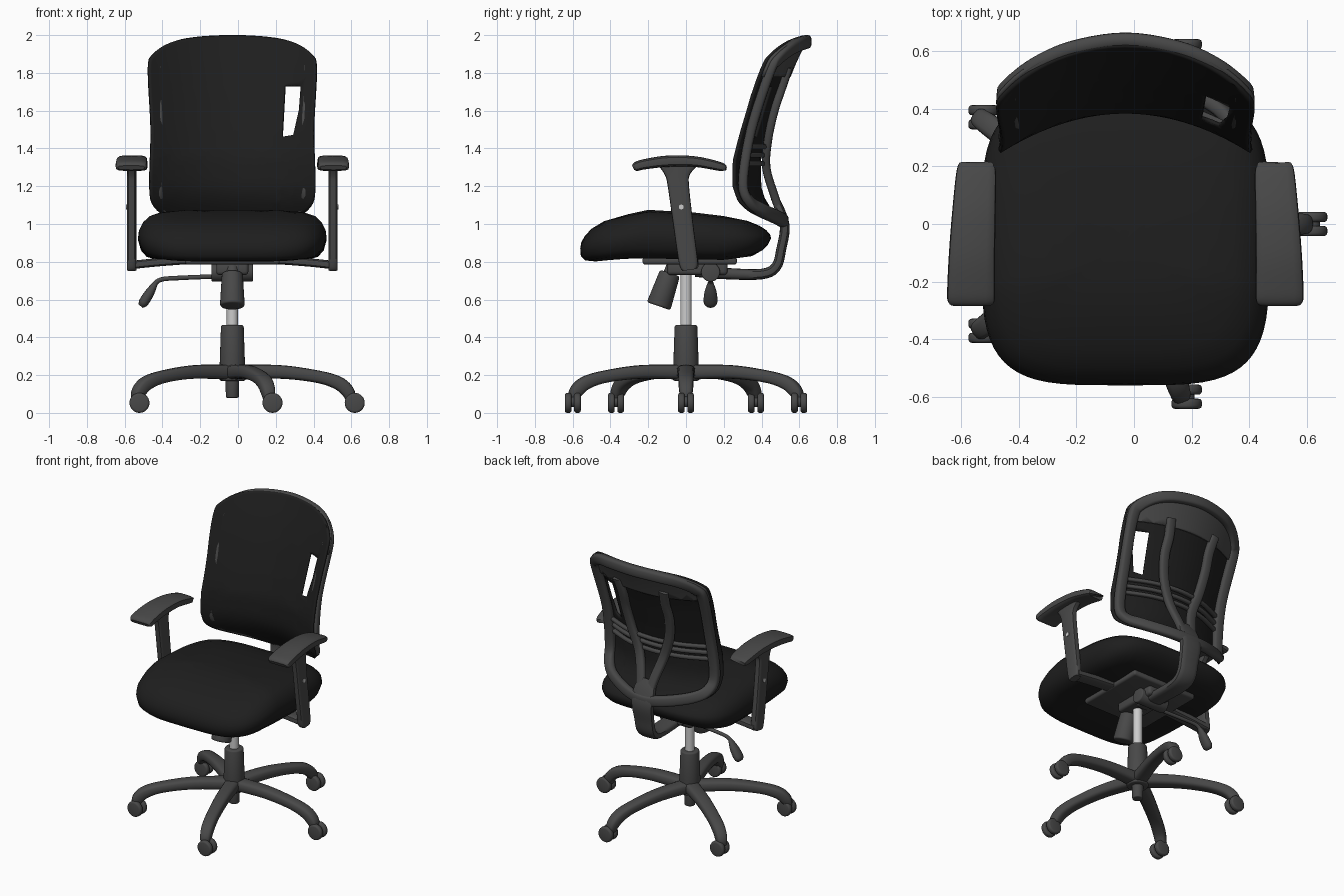
import bpy, bmesh
from math import sin, cos, pi, radians, copysign
from mathutils import Vector, Matrix

if "Cube" in bpy.data.objects:
    bpy.data.objects.remove(bpy.data.objects["Cube"])

CX = -0.03  # axis of symmetry in x


def material(name, value, rough=0.6):
    m = bpy.data.materials.new(name)
    m.use_nodes = True
    color = (value, value, value, 1)
    m.diffuse_color = color
    bsdf = m.node_tree.nodes["Principled BSDF"]
    bsdf.inputs["Base Color"].default_value = color
    bsdf.inputs["Roughness"].default_value = rough
    return m


BLACK = material("black fabric", 0.013)
GREY = material("dark grey plastic", 0.065)
SILVER = material("silver metal", 0.6)


def finish(name, bm, mat, matrix=None, angle=40):
    bmesh.ops.recalc_face_normals(bm, faces=bm.faces)
    me = bpy.data.meshes.new(name)
    bm.to_mesh(me)
    bm.free()
    me.materials.append(mat)
    ob = bpy.data.objects.new(name, me)
    bpy.context.collection.objects.link(ob)
    if matrix:
        ob.matrix_world = matrix
    bpy.ops.object.select_all(action='DESELECT')
    ob.select_set(True)
    bpy.context.view_layer.objects.active = ob
    bpy.ops.object.shade_smooth_by_angle(angle=radians(angle))
    return ob


def spow(v, e):
    return copysign(abs(v) ** e, v)


def lookup(table, t):
    """Piecewise linear value from (t, value) pairs."""
    if t <= table[0][0]:
        return table[0][1]
    for (a, va), (b, vb) in zip(table, table[1:]):
        if t <= b:
            return va + (vb - va) * (t - a) / (b - a)
    return table[-1][1]


def refine(rows, closed=False, steps=5):
    """Catmull-Rom curve through rows of any length."""
    p, n, out = [Vector(r) for r in rows], len(rows), []
    pick = (lambda i: p[i % n]) if closed else (lambda i: p[max(0, min(n - 1, i))])
    for i in range(n if closed else n - 1):
        a, b, c, d = (pick(i + k) for k in (-1, 0, 1, 2))
        for s in range(steps):
            t = s / steps
            out.append(0.5 * (2 * b + (c - a) * t + (2 * a - 5 * b + 4 * c - d) * t ** 2
                              + (3 * b - a - 3 * c + d) * t ** 3))
    return out if closed else out + [p[-1]]


def loft(rings, closed=False, cap_start=True, cap_end=True):
    bm = bmesh.new()
    vs = [[bm.verts.new(co) for co in ring] for ring in rings]
    n = len(vs[0])
    for a, b in zip(vs, vs[1:] + vs[:1] if closed else vs[1:]):
        for i in range(n):
            j = (i + 1) % n
            bm.faces.new((a[i], a[j], b[j], b[i]))
    if not closed:
        if cap_start:
            bm.faces.new(vs[0])
        if cap_end:
            bm.faces.new(vs[-1])
    return bm


def sweep(name, rows, side, mat, closed=False, matrix=None, n=16, power=0.65):
    """Rows are x, y, z, half size along side, half size across."""
    path, rings = refine(rows, closed), []
    last = len(path) - 1
    for i, r in enumerate(path):
        nxt = path[(i + 1) % len(path)] if closed else path[min(i + 1, last)]
        prv = path[i - 1] if closed else path[max(i - 1, 0)]
        t = (nxt.to_3d() - prv.to_3d()) if len(r) == 3 else Vector(nxt[:3]) - Vector(prv[:3])
        t.normalize()
        across = t.cross(Vector(side)).normalized()
        s = across.cross(t)
        rings.append([Vector(r[:3]) + s * r[3] * spow(cos(a), power) + across * r[4] * spow(sin(a), power)
                      for a in (2 * pi * k / n for k in range(n))])
    return finish(name, loft(rings, closed), mat, matrix)


def bevelled(name, bm, mat, bevel, matrix):
    if bevel:
        edges = [e for e in bm.edges if e.calc_face_angle(0) > 0.7]
        bmesh.ops.bevel(bm, geom=edges, offset=bevel, segments=3, profile=0.5, affect='EDGES')
    return finish(name, bm, mat, matrix)


def rod(name, p0, p1, r0, r1, mat, bevel=0.0):
    p0, p1 = Vector(p0), Vector(p1)
    bm = bmesh.new()
    bmesh.ops.create_cone(bm, cap_ends=True, segments=28, radius1=r0, radius2=r1, depth=(p1 - p0).length)
    rot = (p1 - p0).to_track_quat('Z', 'Y').to_matrix().to_4x4()
    return bevelled(name, bm, mat, bevel, Matrix.Translation((p0 + p1) / 2) @ rot)


def box(name, center, size, mat, bevel=0.01):
    bm = bmesh.new()
    bmesh.ops.create_cube(bm, size=1)
    bmesh.ops.scale(bm, vec=size, verts=bm.verts)
    return bevelled(name, bm, mat, bevel, Matrix.Translation(center))


# Five-legged base with twin-wheel casters
LEG = [(0, 0, .215, .05, .04), (.25, 0, .217, .045, .036), (.45, 0, .192, .041, .033),
       (.56, 0, .158, .04, .036), (.612, 0, .112, .036, .035), (.625, 0, .07, .028, .025)]
for k in range(5):
    a = 2 * pi * k / 5
    sweep(f"base_leg_{k + 1}", LEG, (0, 1, 0), GREY,
          matrix=Matrix.Translation((CX, 0, 0)) @ Matrix.Rotation(a, 4, 'Z'))
    x, y = CX + .63 * cos(a) + .018, .63 * sin(a)
    rod(f"caster_axle_{k + 1}", (x, y - .03, .058), (x, y + .03, .058), .028, .028, GREY)
    for s in (-1, 1):
        rod(f"caster_wheel_{k + 1}_{'right' if s < 0 else 'left'}",
            (x, y + s * .007, .053), (x, y + s * .042, .053), .053, .053, GREY, .012)

# Column and tilt mechanism
rod("base_pin", (CX, 0, .08), (CX, 0, .22), .034, .038, GREY, .006)
rod("base_sleeve", (CX, 0, .17), (CX, 0, .465), .07, .06, GREY, .01)
rod("gas_cylinder", (CX, 0, .44), (CX, 0, .76), .03, .03, SILVER)
rod("tension_knob", (CX, -.145, .565), (CX, -.085, .74), .066, .055, GREY, .012)
rod("tension_stem", (CX, -.1, .7), (CX, -.06, .8), .035, .035, GREY)
box("tilt_housing", (CX, .06, .765), (.17, .32, .07), GREY, .018)
box("seat_plate", (CX, .02, .805), (.5, .5, .04), GREY, .015)
rod("tilt_pivot", (CX - .11, .13, .745), (CX + .11, .13, .745), .05, .05, GREY, .008)
sweep("height_lever", [(-.05, .1, .725, .012, .012), (-.3, .12, .715, .012, .012),
                       (-.41, .13, .705, .012, .012), (-.45, .13, .67, .014, .014)], (0, 1, 0), GREY, power=1)
sweep("lever_paddle", [(-.435, .13, .69, .015, .012), (-.465, .13, .64, .032, .024),
                       (-.5, .13, .585, .036, .026), (-.515, .13, .565, .02, .014)], (0, 1, 0), GREY, power=.9)

# Seat cushion
TOP = [(-.56, .98), (-.45, 1.02), (-.2, 1.075), (.05, 1.06), (.3, 1.03), (.45, 1.0)]
BOTTOM = [(-.56, .79), (-.3, .82), (.2, .81), (.35, .83), (.45, .87)]
LEVELS = [(.02, 0), (.5, 0), (.8, 0), (.91, .06), (.97, .2), (1, .42), (.99, .58), (.95, .74),
          (.88, .87), (.75, .96), (.5, 1), (.25, 1), (.02, 1)]
rings = []
for s, t in LEVELS:
    ring = []
    for k in range(64):
        a = 2 * pi * k / 64
        x, y = s * .5 * spow(cos(a), .5), -.055 + s * .505 * spow(sin(a), .5)
        z0, z1 = lookup(BOTTOM, y), lookup(TOP, y)
        ring.append((CX + x, y - .1 * max(0, .42 - t) * max(0, -y), z0 + (z1 - z0) * t))
    rings.append(ring)
finish("seat_cushion", loft(rings), BLACK, angle=60)

# Armrests
PAD = [(.515, .2, 1.295, .055, .01), (.517, .185, 1.303, .068, .023), (.525, .05, 1.33, .075, .028),
       (.532, -.1, 1.332, .08, .03), (.535, -.22, 1.316, .083, .027), (.535, -.265, 1.304, .082, .024),
       (.535, -.28, 1.298, .07, .012)]
POST = [(-.045, 1.305, .1), (-.045, 1.26, .066), (-.04, 1.2, .056), (-.015, 1.0, .053),
        (.012, .8, .05), (.018, .757, .036)]
for s, tag in ((-1, "right"), (1, "left")):
    sweep(f"arm_pad_{tag}", [(CX + s * x, *r) for x, *r in PAD], (1, 0, 0), GREY, power=.5)
    sweep(f"arm_post_{tag}", [(CX + s * .533, y, z, .025, h) for y, z, h in POST], (1, 0, 0), GREY, power=.5)
    sweep(f"arm_strut_{tag}", [(CX + s * x, .02, z, .046, .022) for x, z in ((.54, .782), (.4, .797), (.2, .812))],
          (0, 1, 0), GREY, power=.5)
    rod(f"arm_button_{tag}", (CX + s * .55, -.025, 1.09), (CX + s * .562, -.025, 1.09), .013, .013, SILVER)

# Backrest shape: one curved surface shared by mesh, frame and bars
DEPTH = [(.95, .53), (1.05, .465), (1.12, .415), (1.2, .39), (1.35, .39), (1.5, .43), (1.7, .495),
         (1.85, .555), (2.0, .625)]
HALF = [(0, 1.995), (.2, 1.985), (.33, 1.958), (.42, 1.9), (.445, 1.82), (.43, 1.5), (.437, 1.2),
        (.415, 1.09), (.33, 1.04), (.15, 1.0), (0, .985)]
OUTLINE = HALF + [(-x, z) for x, z in HALF[-2:0:-1]]
MID = 1.49


def back_point(x, z, offset=0.0):
    return Vector((CX + x, lookup(DEPTH, z) - .14 * (x / .44) ** 2 + offset, z))


def back_panel(offset):
    edge = refine(OUTLINE, True, 4)
    return loft([[back_point(s * p[0], MID + s * (p[1] - MID), offset) for p in edge]
                 for s in (1, .97, .9, .8, .7, .6, .5, .4, .3, .2, .1, .01)], cap_start=False)


def cut(bm, co, normal, clear=False):
    bmesh.ops.bisect_plane(bm, geom=bm.verts[:] + bm.edges[:] + bm.faces[:], plane_co=co,
                           plane_no=normal, clear_outer=clear)


def thicken(ob, amount):
    mod = ob.modifiers.new("thickness", 'SOLIDIFY')
    mod.thickness, mod.offset = amount, 0


# Mesh panel with its side opening
bm = back_panel(0)
hole = [Vector((x, 0, z)) for x, z in ((.25, 1.73), (.335, 1.73), (.325, 1.6), (.295, 1.47), (.235, 1.46))]
planes = [(a, (b - a).cross(Vector((0, 1, 0)))) for a, b in zip(hole, hole[1:] + hole[:1])]
center = sum(hole, Vector()) / len(hole)
planes = [(a, n if (center - a).dot(n) < 0 else -n) for a, n in planes]
for a, n in planes:
    cut(bm, a, n)
inside = [f for f in bm.faces if all((f.calc_center_median() - a).dot(n) < 0 for a, n in planes)]
bmesh.ops.delete(bm, geom=inside, context='FACES')
thicken(finish("back_mesh", bm, BLACK), .014)

# Upper rear panel and perimeter frame
bm = back_panel(.02)
cut(bm, (0, 0, 1.78), (0, 0, -1), True)
thicken(finish("back_upper_panel", bm, GREY), .014)
sweep("back_frame", [(*back_point(x * .925, MID + (z - MID) * .94, .03), .026, .036) for x, z in OUTLINE],
      (0, 1, 0), GREY, closed=True)

# Lumbar bars
for k, z in enumerate((1.32, 1.365, 1.41)):
    sweep(f"lumbar_bar_{k + 1}", [(*back_point(x, z, .025), .013, .014) for x in (-.39, -.2, 0, .2, .39)],
          (0, 0, 1), GREY)

# Spine with forked arms
SPINE = [(.05, .75, .06, .03), (.2, .738, .06, .03), (.4, .735, .065, .028), (.478, .775, .07, .027),
         (.505, .87, .072, .026), (.523, .98, .08, .026), (.5, 1.07, .08, .024), (.468, 1.14, .06, .02)]
sweep("back_spine", [(CX, *r) for r in SPINE], (1, 0, 0), GREY)
FORK = [(.035, .5, 1.06), (.05, .468, 1.15), (.095, .425, 1.3), (.145, .435, 1.45), (.168, .468, 1.6),
        (.165, .508, 1.72), (.18, .545, 1.83)]
for s, tag in ((-1, "right"), (1, "left")):
    sweep(f"spine_fork_{tag}", [(CX + s * x, y, z, .032, .022) for x, y, z in FORK], (1, 0, 0), GREY)
